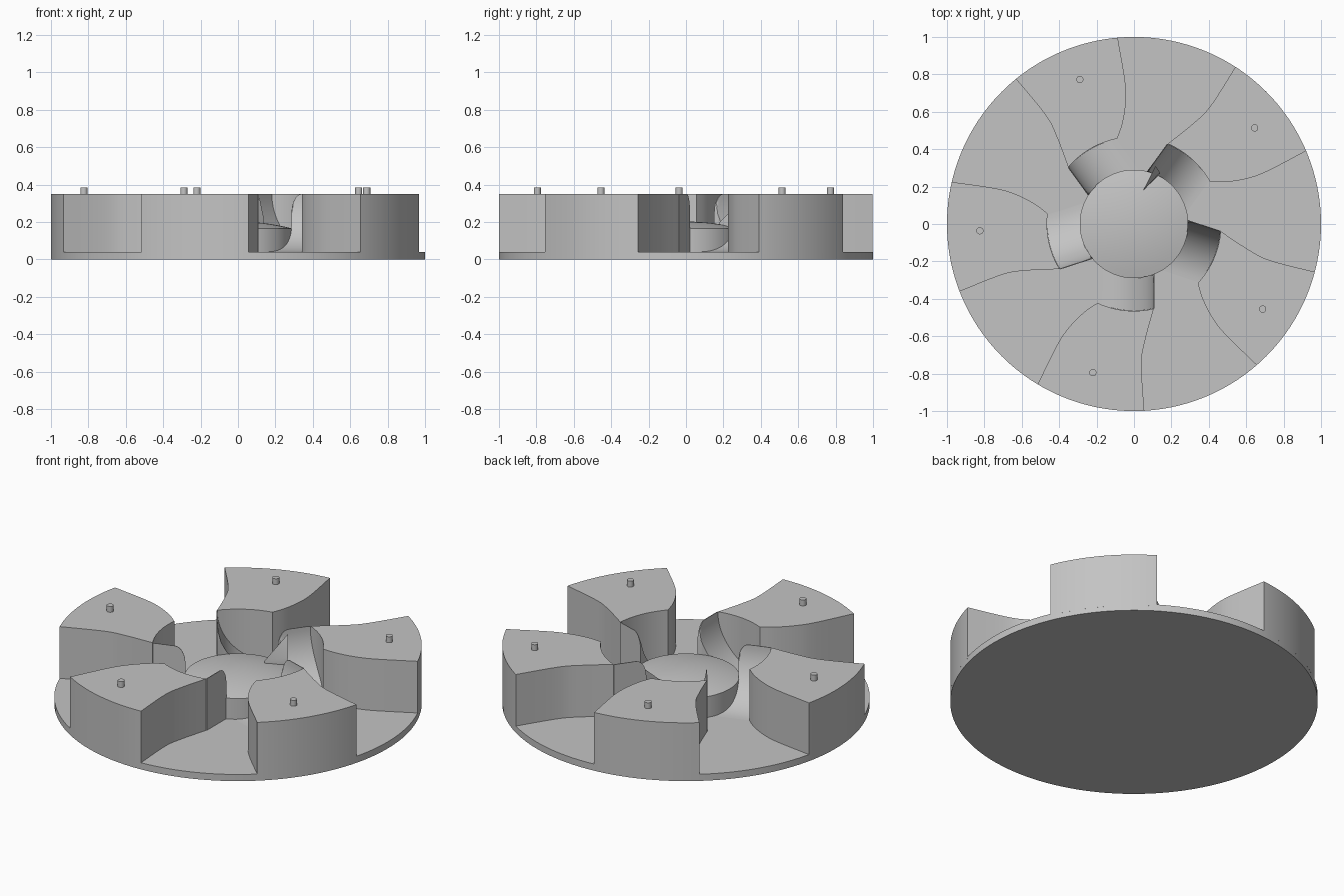
import bpy, bmesh, math
from mathutils import Matrix
from mathutils.geometry import interpolate_bezier

if "Cube" in bpy.data.objects:
    bpy.data.objects.remove(bpy.data.objects["Cube"])

grey = bpy.data.materials.new("plain grey")
grey.diffuse_color = (0.55, 0.55, 0.55, 1)
grey.use_nodes = True
grey.node_tree.nodes["Principled BSDF"].inputs["Base Color"].default_value = grey.diffuse_color

FLOOR, TOP, HUB_R, IN_R = 0.04, 0.35, 0.29, 0.465


def finish(name, bm, turn=0.0):
    bmesh.ops.recalc_face_normals(bm, faces=bm.faces)
    bm.transform(Matrix.Rotation(turn, 4, 'Z'))
    me = bpy.data.meshes.new(name)
    bm.to_mesh(me)
    bm.free()
    me.materials.append(grey)
    ob = bpy.data.objects.new(name, me)
    bpy.context.collection.objects.link(ob)
    bpy.ops.object.select_all(action='DESELECT')
    ob.select_set(True)
    bpy.context.view_layer.objects.active = ob
    bpy.ops.object.shade_smooth_by_angle(angle=math.radians(32))
    return ob


def prism(name, pts, z0, z1, turn=0.0):
    bm = bmesh.new()
    lo = [bm.verts.new((x, y, z0)) for x, y in pts]
    hi = [bm.verts.new((x, y, z1)) for x, y in pts]
    bm.faces.new(lo)
    bm.faces.new(hi)
    n = len(pts)
    for i in range(n):
        j = (i + 1) % n
        bm.faces.new((lo[i], lo[j], hi[j], hi[i]))
    return finish(name, bm, turn)


def circle(r, n, cx=0, cy=0):
    return [(cx + r * math.cos(2 * math.pi * i / n), cy + r * math.sin(2 * math.pi * i / n)) for i in range(n)]


def arc(r, a0, a1, n):
    return [(r * math.cos(a0 + (a1 - a0) * i / n), r * math.sin(a0 + (a1 - a0) * i / n)) for i in range(n + 1)]


def smooth_path(pts, steps=6):
    """Smooth curve through the given points."""
    p = [(*pts[0], 0)] + [(*q, 0) for q in pts] + [(*pts[-1], 0)]
    out = []
    for i in range(1, len(p) - 2):
        a, b, c, d = p[i - 1:i + 3]
        h1 = [b[k] + (c[k] - a[k]) / 6 for k in range(3)]
        h2 = [c[k] - (d[k] - b[k]) / 6 for k in range(3)]
        seg = interpolate_bezier(b, h1, h2, c, steps + 1)
        out += [(v[0], v[1]) for v in seg[:-1]]
    return out + [pts[-1]]


# Flat base plate
prism("base_plate", circle(1.0, 128), 0, FLOOR)

# Central hub: short cylinder with a shallow dome
bm = bmesh.new()
rings = [(HUB_R, 0.02), (HUB_R, 0.165)]
rings += [(HUB_R * (1 - k / 8), 0.165 + 0.037 * (1 - (1 - k / 8) ** 2)) for k in range(1, 8)]
loops = [[bm.verts.new((x, y, z)) for x, y in circle(r, 96)] for r, z in rings]
for a, b in zip(loops, loops[1:]):
    for i in range(96):
        j = (i + 1) % 96
        bm.faces.new((a[i], a[j], b[j], b[i]))
tip = bm.verts.new((0, 0, 0.202))
for i in range(96):
    bm.faces.new((loops[-1][i], loops[-1][(i + 1) % 96], tip))
bm.faces.new(loops[0])
finish("hub", bm)

# Outline of one block, the one nearest the front
left = smooth_path([(-0.515, -0.857), (-0.41, -0.645), (-0.345, -0.55), (-0.265, -0.47), (-0.195, -0.422)])
right = smooth_path([(0.106, -0.453), (0.06, -0.62), (0.04, -0.75), (0.055, -0.9985)])


def ang(p):
    return math.atan2(p[1], p[0])


outline = left + arc(IN_R, ang(left[-1]), ang(right[0]), 12)[1:-1] + right
outline += arc(1.0, ang(right[-1]), ang(left[0]), 20)[1:-1]


def scoop(name, turn):
    """Curved ramp inside a block: quarter ellipse rising to a rounded horn."""
    prof = []
    for k in range(21):
        t = math.pi / 2 * k / 20
        prof.append((-0.19 + 0.295 * math.sin(t), TOP - (TOP - FLOOR) * math.cos(t)))
    prof.append((0.109, TOP))
    steps = [0, 0.002, 0.006, 0.012, 0.02, 0.03, 0.04, 0.055, 0.1, 0.177]
    bm = bmesh.new()
    hi, lo = [], []
    for x, z in prof:
        rh, rl = [], []
        for s in steps:
            r = 0.287 + s
            y = -math.sqrt(r * r - x * x)
            c = max(0, 1 - s / 0.055)
            cap = TOP - 0.1 * (1 - math.sqrt(1 - c * c))
            rh.append(bm.verts.new((x, y, min(z, cap))))
            rl.append(bm.verts.new((x, y, 0.02)))
        hi.append(rh)
        lo.append(rl)
    m, n = len(prof), len(steps)
    for g in (hi, lo):
        for i in range(m - 1):
            for j in range(n - 1):
                bm.faces.new((g[i][j], g[i + 1][j], g[i + 1][j + 1], g[i][j + 1]))
    for i in range(m - 1):
        for j in (0, n - 1):
            bm.faces.new((hi[i][j], hi[i + 1][j], lo[i + 1][j], lo[i][j]))
    for j in range(n - 1):
        for i in (0, m - 1):
            bm.faces.new((hi[i][j], hi[i][j + 1], lo[i][j + 1], lo[i][j]))
    finish(name, bm, turn)


# Five blocks, each with its scoop and locating pin
for k in range(5):
    turn = math.radians(72 * k)
    prism(f"block_{k + 1}", outline, 0.03, TOP, turn)
    scoop(f"scoop_{k + 1}", turn)
    prism(f"pin_{k + 1}", circle(0.019, 24, -0.22, -0.795), TOP - 0.01, 0.385, turn)

# Sharp spur of one horn, running out over the hub
bm = bmesh.new()
base = [bm.verts.new(p) for p in ((0.05, 0.18, 0.17), (0.135, 0.265, 0.17), (0.115, 0.31, 0.17))]
peak = [bm.verts.new(p) for p in ((0.05, 0.18, 0.2), (0.14, 0.275, 0.21), (0.115, 0.31, 0.33))]
bm.faces.new(base)
bm.faces.new(peak)
for i in range(3):
    j = (i + 1) % 3
    bm.faces.new((base[i], base[j], peak[j], peak[i]))
finish("horn_spur", bm)
